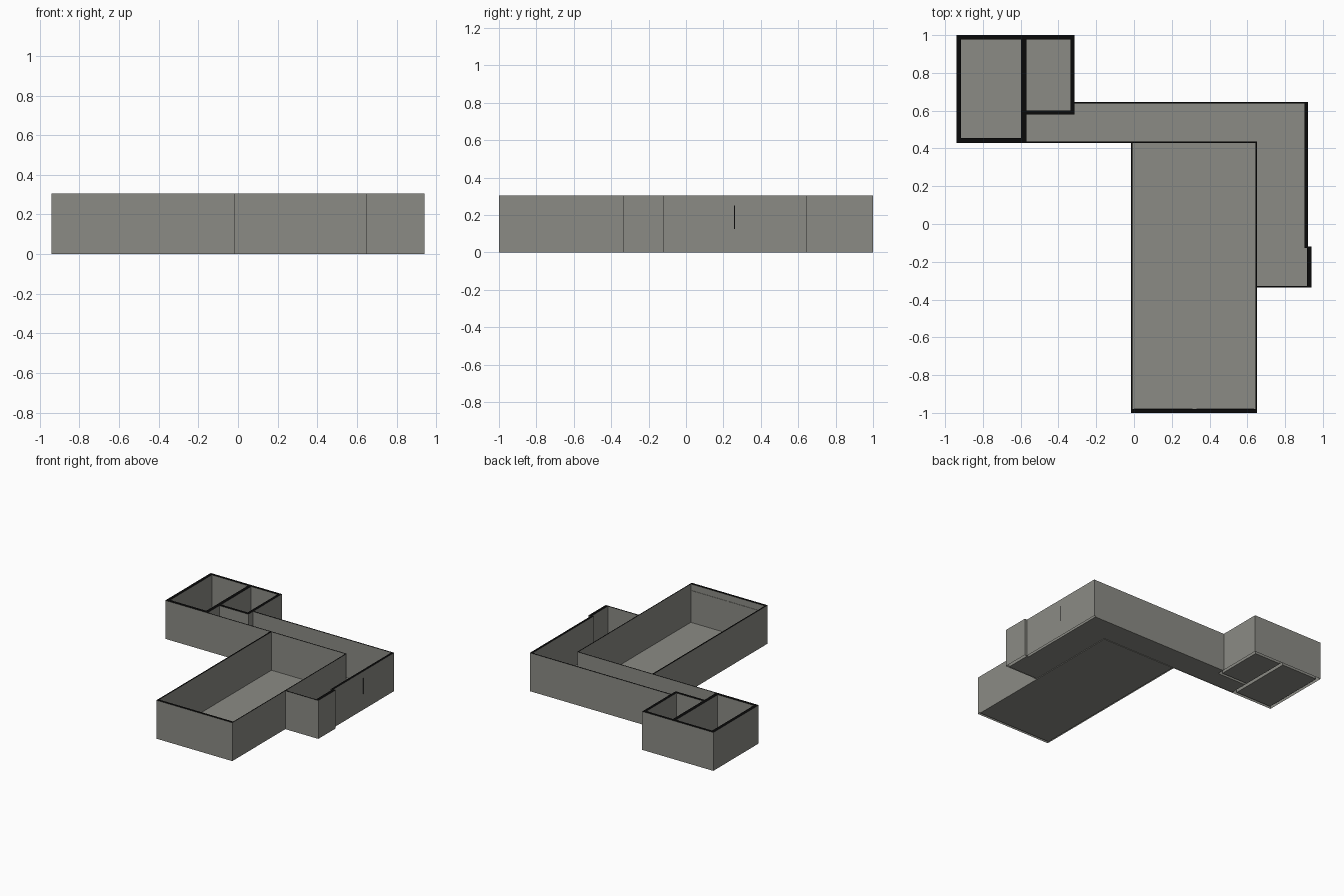
import bpy, bmesh
from mathutils import Vector

if "Cube" in bpy.data.objects:
    bpy.data.objects.remove(bpy.data.objects["Cube"])

H = 0.305  # wall height


def mat(name, col):
    m = bpy.data.materials.new(name)
    m.diffuse_color = (*col, 1)
    m.use_nodes = True
    m.node_tree.nodes["Principled BSDF"].inputs["Base Color"].default_value = m.diffuse_color
    return m


GREY = mat("warm_grey", (0.26, 0.26, 0.235))
BLACK = mat("wall_top_black", (0.003, 0.003, 0.003))


def finish(name, bm):
    me = bpy.data.meshes.new(name)
    bm.to_mesh(me)
    bm.free()
    me.materials.append(GREY)
    me.materials.append(BLACK)
    ob = bpy.data.objects.new(name, me)
    bpy.context.collection.objects.link(ob)
    return ob


def inset(pts, thick):
    """Offset each edge of a right-angled counterclockwise outline inwards."""
    n, out = len(pts), []
    for i in range(n):
        p = Vector(pts[i])
        for j in (i - 1, i):
            a, b = Vector(pts[j]), Vector(pts[(j + 1) % n])
            d = (b - a).normalized()
            p += Vector((-d.y, d.x)) * (thick[j] or 0)
        out.append(p)
    return out


def room(name, pts, thick):
    """Hollow walls with black caps plus a floor; None marks a side owned by a neighbour."""
    inner = inset(pts, thick)
    n = len(pts)
    bm = bmesh.new()

    def face(cos, idx=0):
        bm.faces.new([bm.verts.new(c) for c in cos]).material_index = idx

    for i, t in enumerate(thick):
        if t is None:
            continue
        j = (i + 1) % n
        a, b = Vector(pts[i]), Vector(pts[j])
        c, d = inner[i], inner[j]
        face([(*a, 0), (*b, 0), (*b, H), (*a, H)])       # outer skin
        face([(*d, 0), (*c, 0), (*c, H), (*d, H)])       # inner skin
        face([(*a, H), (*b, H), (*d, H), (*c, H)], 1)    # cap
    bmesh.ops.remove_doubles(bm, verts=bm.verts, dist=1e-5)
    finish(name + "_walls", bm)

    bm = bmesh.new()
    bm.faces.new([bm.verts.new((*p, 0)) for p in inner])
    finish(name + "_floor", bm)


def plate(name, lo, hi, black=False):
    bm = bmesh.new()
    bmesh.ops.create_cube(bm, size=1)
    for v in bm.verts:
        v.co = [(l + h) / 2 + c * (h - l) for l, h, c in zip(lo, hi, v.co)]
    for f in bm.faces:
        f.material_index = int(black)
    finish(name, bm)


# Four connected rooms
room("corner_room", [(-.94, .43), (-.57, .43), (-.57, 1), (-.94, 1)],
     [.025, .027, .022, .025])
room("small_room", [(-.57, .58), (-.315, .58), (-.315, 1), (-.57, 1)],
     [.022, .022, .022, None])
room("corridor",
     [(-.57, .43), (.65, .43), (.65, -.335), (.94, -.335), (.94, -.12), (.92, -.12),
      (.92, .645), (-.315, .645), (-.315, .58), (-.57, .58)],
     [.006, None, .008, .024, .008, .018, .008, None, None, None])
room("main_room", [(-.017, -1), (.65, -1), (.65, .43), (-.017, .43)],
     [.02, .006, None, .01])

# Window panels on the inside of the main room's front wall
for i, (x0, x1) in enumerate([(0.0, .31), (.33, .635)]):
    plate(f"window_panel_{i + 1}", (x0, -.981, .115), (x1, -.977, .255))

# Narrow dark slot on the outside of the corridor wall
plate("wall_slot", (.919, .257, .125), (.921, .261, .25), True)
